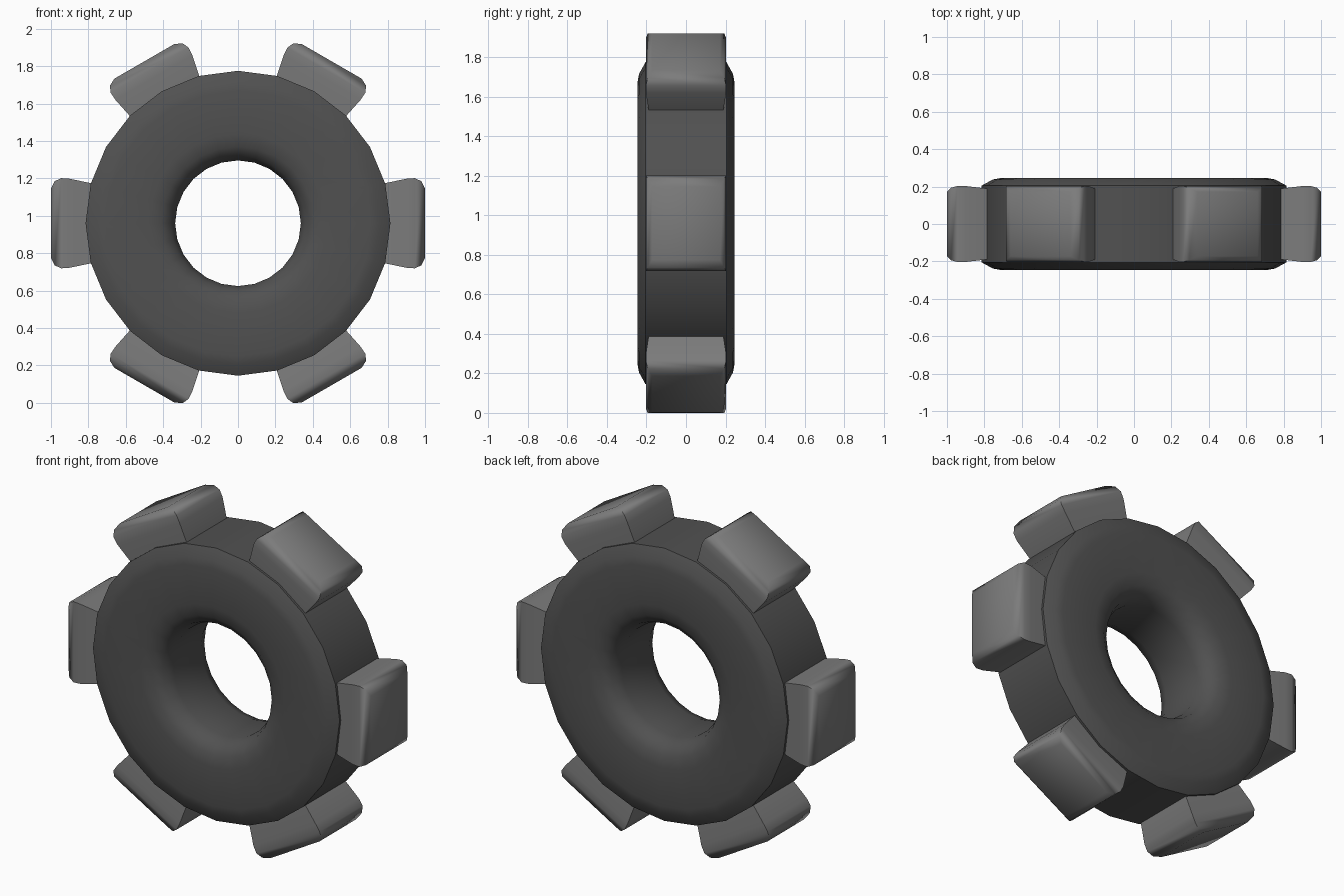
import bpy, bmesh, math

if "Cube" in bpy.data.objects:
    bpy.data.objects.remove(bpy.data.objects["Cube"])

CZ = 0.96      # wheel centre height
SIDES = 24


def material(name, v):
    m = bpy.data.materials.new(name)
    m.diffuse_color = (v, v, v, 1)
    m.use_nodes = True
    m.node_tree.nodes["Principled BSDF"].inputs["Base Color"].default_value = m.diffuse_color
    return m


def finish(name, bm, mat, angle):
    bmesh.ops.recalc_face_normals(bm, faces=bm.faces)
    me = bpy.data.meshes.new(name)
    bm.to_mesh(me)
    bm.free()
    ob = bpy.data.objects.new(name, me)
    bpy.context.collection.objects.link(ob)
    me.materials.append(mat)
    bpy.ops.object.select_all(action='DESELECT')
    ob.select_set(True)
    bpy.context.view_layer.objects.active = ob
    bpy.ops.object.shade_smooth_by_angle(angle=math.radians(angle))
    return ob


def bridge(bm, a, b):
    n = len(a)
    for i in range(n):
        j = (i + 1) % n
        bm.faces.new((a[i], a[j], b[j], b[i]))


dark = material("dark rubber", 0.082)
grey = material("grey tread", 0.2)

# Tyre ring: closed (y, radius) profile turned around the y axis
half = [(0.13, 0.336), (0.195, 0.36), (0.232, 0.41), (0.245, 0.48),
        (0.246, 0.71), (0.238, 0.755), (0.205, 0.815)]
profile = half + [(-y, r) for y, r in reversed(half)]
bm = bmesh.new()
rings = []
for k in range(SIDES):
    a = 2 * math.pi * k / SIDES
    rings.append([bm.verts.new((r * math.cos(a), y, CZ + r * math.sin(a)))
                  for y, r in profile])
for k in range(SIDES):
    bridge(bm, rings[k], rings[(k + 1) % SIDES])
finish("tyre", bm, dark, 40)

# Tread blocks: stacked rectangles (radius, half width, half depth), bulging then rounded
levels = [(0.72, 0.195, 0.185), (0.79, 0.215, 0.19), (0.90, 0.238, 0.203),
          (0.945, 0.241, 0.203), (0.98, 0.225, 0.193), (1.0, 0.185, 0.172)]
for n in range(6):
    a = math.pi / 3 * n
    c, s = math.cos(a), math.sin(a)
    bm = bmesh.new()
    loops = []
    for r, w, d in levels:
        loops.append([bm.verts.new((r * c - t * w * s, y * d, CZ + r * s + t * w * c))
                      for t, y in ((-1, -1), (1, -1), (1, 1), (-1, 1))])
    for lo, hi in zip(loops, loops[1:]):
        bridge(bm, lo, hi)
    bm.faces.new(loops[0])
    bm.faces.new(loops[-1])
    finish(f"tread_block_{n + 1}", bm, grey, 60)
